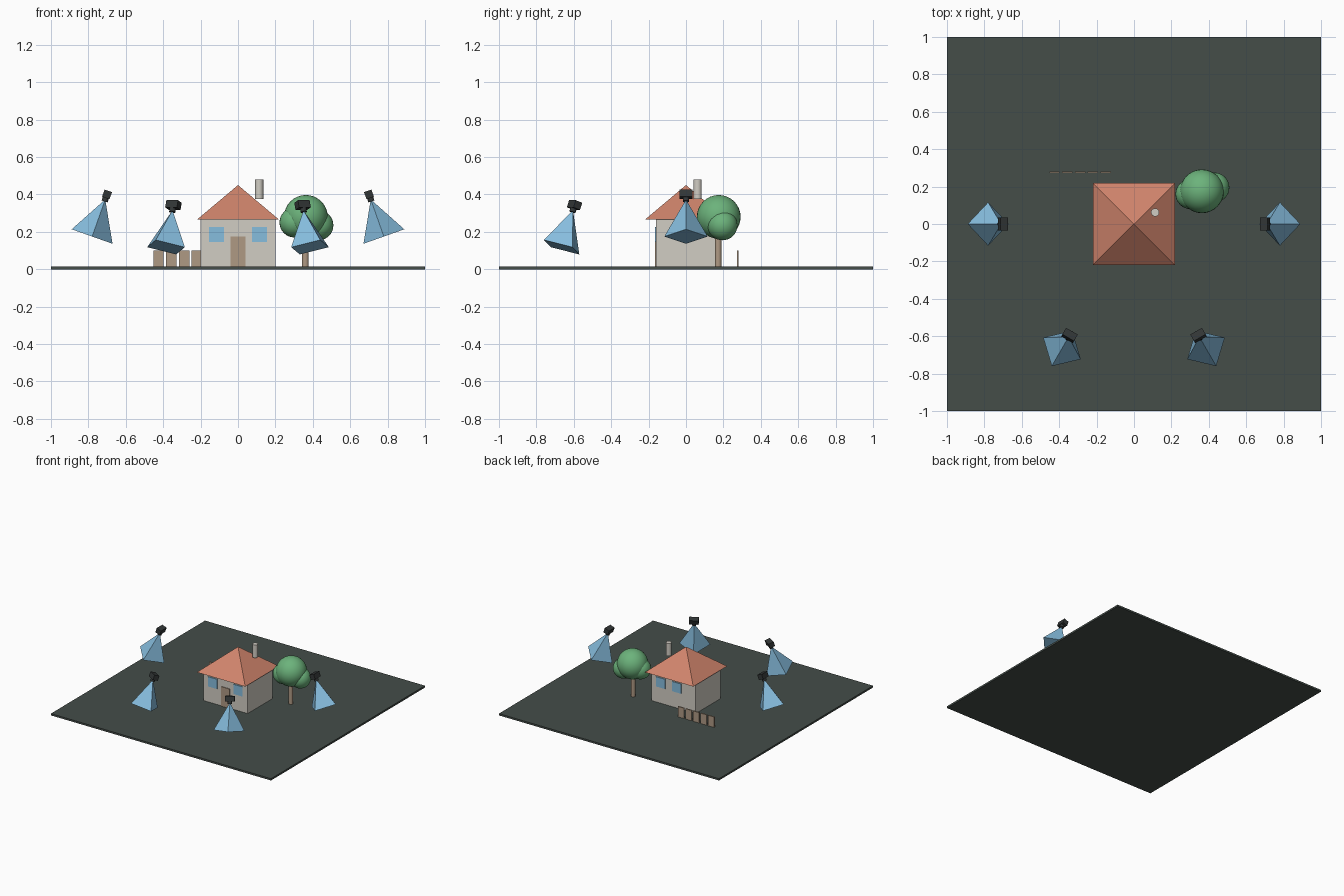
import bpy
from math import radians, sqrt
from mathutils import Matrix, Vector

cube = bpy.data.objects.get("Cube")
if cube:
    bpy.data.objects.remove(cube, do_unlink=True)


def material(name, color):
    m = bpy.data.materials.new(name)
    m.use_nodes = True
    m.diffuse_color = (*color, 1)
    m.node_tree.nodes["Principled BSDF"].inputs["Base Color"].default_value = (*color, 1)
    return m


slate = material("slate ground", (0.058, 0.074, 0.066))
plaster = material("plaster", (0.64, 0.61, 0.55))
terracotta = material("terracotta", (0.63, 0.23, 0.15))
wood = material("tan wood", (0.43, 0.32, 0.23))
leaf = material("leaf green", (0.15, 0.45, 0.2))
blue = material("sky blue", (0.24, 0.51, 0.73))
charcoal = material("charcoal", (0.032, 0.037, 0.037))

GROUND = 0.015


def finish(name, mat):
    obj = bpy.context.object
    obj.name = name
    obj.data.materials.append(mat)
    return obj


def box(name, mat, center, size):
    bpy.ops.mesh.primitive_cube_add(size=1, location=center)
    obj = finish(name, mat)
    obj.data.transform(Matrix.Diagonal((*size, 1)))
    return obj


def cone(name, mat, center, r1, r2, depth, sides, turn=0):
    bpy.ops.mesh.primitive_cone_add(vertices=sides, radius1=r1, radius2=r2,
                                    depth=depth, location=center)
    obj = finish(name, mat)
    obj.data.transform(Matrix.Rotation(turn, 4, 'Z'))
    if sides > 4:
        bpy.ops.object.shade_smooth_by_angle()
    return obj


def ball(name, mat, center, radius):
    bpy.ops.mesh.primitive_uv_sphere_add(segments=32, ring_count=16,
                                         radius=radius, location=center)
    bpy.ops.object.shade_smooth()
    return finish(name, mat)


# Ground slab
box("ground", slate, (0, 0, GROUND / 2), (2, 2, GROUND))

# House: walls, hipped roof, chimney, door and windows
box("walls", plaster, (0, 0, 0.14), (0.4, 0.32, 0.25))
cone("roof", terracotta, (0, 0, 0.3575), 0.22 * sqrt(2), 0, 0.185, 4, radians(45))
cone("chimney", plaster, (0.113, 0.062, 0.4275), 0.022, 0.022, 0.105, 16)
box("door", wood, (0, -0.162, 0.095), (0.08, 0.008, 0.16))
for name, x, y in (("front_window_right", -0.115, -0.162), ("front_window_left", 0.115, -0.162),
                   ("back_window_left", 0.115, 0.162), ("back_window_right", -0.03, 0.162)):
    box(name, blue, (x, y, 0.185), (0.08, 0.008, 0.08))

# Tree
cone("tree_trunk", wood, (0.36, 0.172, 0.11), 0.018, 0.018, 0.19, 16)
ball("tree_crown", leaf, (0.363, 0.175, 0.28), 0.117)
ball("tree_crown_left", leaf, (0.43, 0.195, 0.235), 0.08)
ball("tree_crown_right", leaf, (0.302, 0.16, 0.25), 0.08)

# Fence planks
for i in range(5):
    box(f"fence_plank_{i + 1}", wood, (-0.425 + 0.0685 * i, 0.277, 0.0575), (0.056, 0.01, 0.085))


# Pyramid stands leaning towards the house, each topped with a dark box
def stand(name, base, heading):
    pose = (Matrix.Translation(base) @ Matrix.Rotation(radians(heading), 4, 'Z')
            @ Matrix.Rotation(radians(19.5), 4, 'Y'))
    parts = (cone(name + "_pyramid", blue, (0, 0, 0.105), 0.116, 0, 0.21, 4),
             cone(name + "_neck", charcoal, (0, 0, 0.21), 0.017, 0.017, 0.022, 16),
             box(name + "_box", charcoal, (0, 0, 0.239), (0.042, 0.072, 0.04)))
    for part in parts:
        part.matrix_world = pose @ Matrix.Translation(Vector(part.location))


stand("side_stand_right", (-0.78, 0, 0.175), 0)
stand("side_stand_left", (0.78, 0, 0.175), 180)
stand("front_stand_right", (-0.385, -0.665, 0.118), 60)
stand("front_stand_left", (0.385, -0.665, 0.118), 120)
